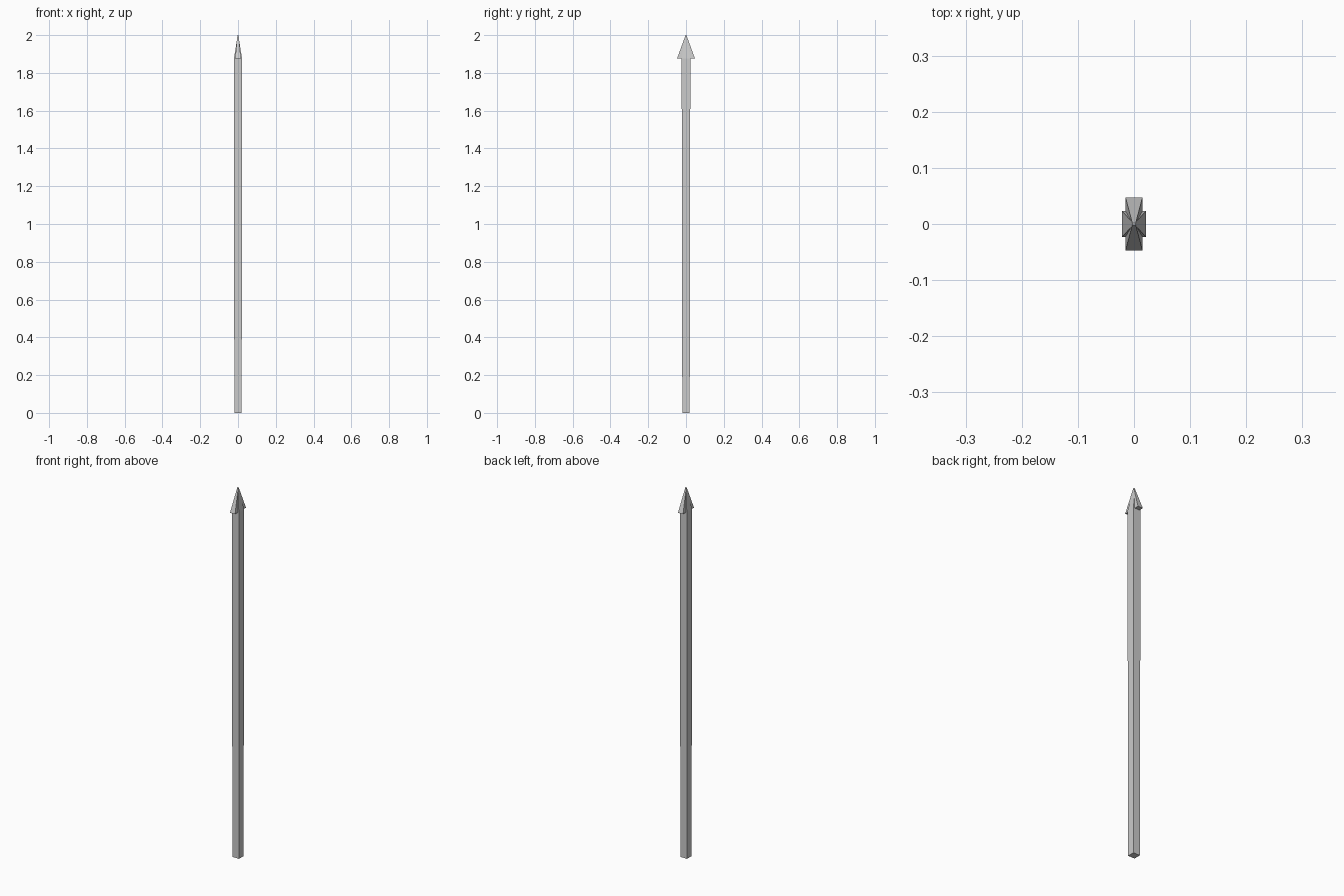
import bpy
import bmesh

if "Cube" in bpy.data.objects:
    bpy.data.objects.remove(bpy.data.objects["Cube"])


def square_loft(name, rings):
    """Loft rectangular rings given as (z, half width x, half width y)."""
    bm = bmesh.new()
    loops = [[bm.verts.new((sx * hx, sy * hy, z))
              for sx, sy in ((-1, -1), (1, -1), (1, 1), (-1, 1))]
             for z, hx, hy in rings]
    for low, high in zip(loops, loops[1:]):
        for i in range(4):
            j = (i + 1) % 4
            bm.faces.new((low[i], low[j], high[j], high[i]))
    bm.faces.new(loops[0][::-1])
    bm.faces.new(loops[-1])
    mesh = bpy.data.meshes.new(name)
    bm.to_mesh(mesh)
    bm.free()
    obj = bpy.data.objects.new(name, mesh)
    bpy.context.collection.objects.link(obj)
    return obj


HEAD_Z = 1.877

# Square shaft, slightly thicker toward the top, ending in a pyramid point
square_loft("shaft", [(0, 0.0195, 0.0195), (HEAD_Z, 0.0212, 0.023),
                      (1.998, 0.002, 0.002)])

# Wide flat arrowhead with barbs overhanging front and back
square_loft("arrowhead", [(HEAD_Z, 0.015, 0.047), (2.0, 0.003, 0.002)])
